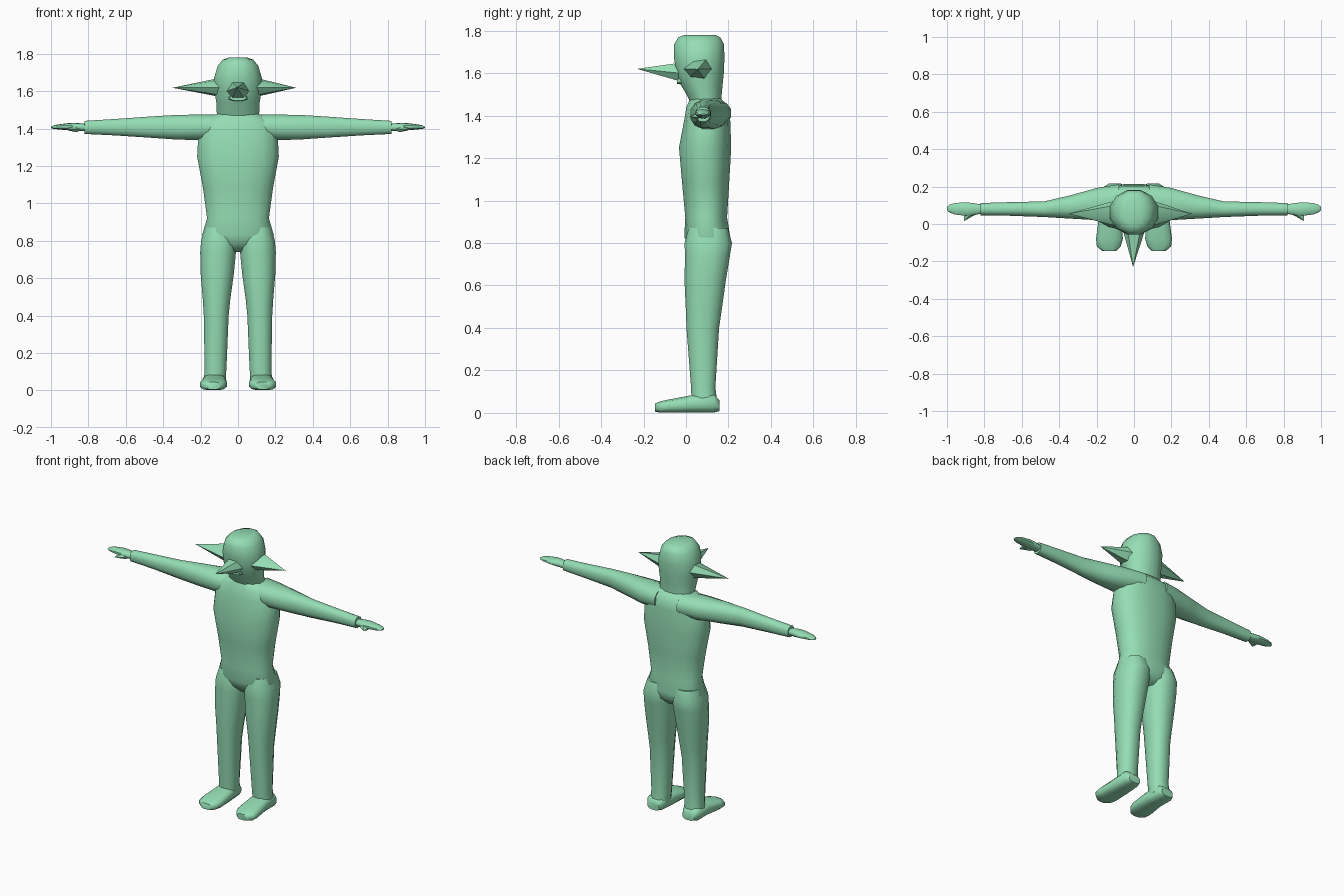
import bpy, bmesh, math
from mathutils import Vector

skin = bpy.data.materials.new("mint_green")
skin.diffuse_color = (0.30, 0.73, 0.46, 1)


def finish(bm, name, angle=50):
    bmesh.ops.recalc_face_normals(bm, faces=bm.faces)
    me = bpy.data.meshes.new(name)
    bm.to_mesh(me)
    bm.free()
    ob = bpy.data.objects.new(name, me)
    bpy.context.collection.objects.link(ob)
    me.materials.append(skin)
    bpy.ops.object.select_all(action='DESELECT')
    ob.select_set(True)
    bpy.context.view_layer.objects.active = ob
    bpy.ops.object.shade_smooth_by_angle(angle=math.radians(angle))
    return ob


def loft(name, axis, rings, n=12, power=0.85, flip=1, angle=50):
    """Rings are (station, min_u, max_u, min_v, max_v); axis z uses u=x, v=y;
    axis x uses u=y, v=z; axis y uses u=x, v=z."""
    bm = bmesh.new()
    loops = []
    for s, u0, u1, v0, v1 in rings:
        loop = []
        for i in range(n):
            a = 2 * math.pi * (i + 0.5) / n
            c, d = math.cos(a), math.sin(a)
            c = math.copysign(abs(c) ** power, c)
            d = math.copysign(abs(d) ** power, d)
            u = (u0 + u1) / 2 + c * (u1 - u0) / 2
            v = (v0 + v1) / 2 + d * (v1 - v0) / 2
            p = {'z': (u, v, s), 'x': (s, u, v), 'y': (u, s, v)}[axis]
            loop.append(bm.verts.new((p[0] * flip, p[1], p[2])))
        loops.append(loop)
    for a, b in zip(loops, loops[1:]):
        for i in range(n):
            j = (i + 1) % n
            bm.faces.new((a[i], a[j], b[j], b[i]))
    bm.faces.new(loops[0])
    bm.faces.new(loops[-1])
    return finish(bm, name, angle)


def spike(name, base, tip):
    """Cone from a ring of base points to a tip."""
    bm = bmesh.new()
    ring = [bm.verts.new(p) for p in base]
    t = bm.verts.new(tip)
    for i in range(len(ring)):
        bm.faces.new((ring[i], ring[(i + 1) % len(ring)], t))
    bm.faces.new(ring)
    return finish(bm, name, 40)


# Torso from crotch to collar
loft("torso", 'z', [
    (0.74, -0.09, 0.09, 0.05, 0.16), (0.78, -0.17, 0.17, 0.01, 0.20),
    (0.83, -0.195, 0.195, -0.01, 0.21), (0.92, -0.168, 0.168, -0.005, 0.195),
    (1.08, -0.19, 0.19, -0.02, 0.205), (1.25, -0.222, 0.222, -0.035, 0.215),
    (1.38, -0.215, 0.215, -0.01, 0.21), (1.44, -0.19, 0.19, 0.0, 0.205),
    (1.48, -0.11, 0.11, 0.02, 0.165)], n=16)

# Head with flat crown and narrow chin
loft("head", 'z', [
    (1.43, -0.11, 0.11, 0.03, 0.17), (1.49, -0.118, 0.118, 0.005, 0.17),
    (1.54, -0.12, 0.12, -0.025, 0.175), (1.60, -0.13, 0.13, -0.05, 0.182),
    (1.67, -0.132, 0.132, -0.06, 0.185), (1.735, -0.112, 0.112, -0.06, 0.183),
    (1.768, -0.085, 0.085, -0.04, 0.165), (1.78, -0.05, 0.05, -0.01, 0.14)],
    n=12, power=0.95)

# Mouth ledge
loft("upper_lip", 'y', [(0.02, -0.07, 0.07, 1.54, 1.59),
                        (-0.042, -0.045, 0.045, 1.548, 1.58)], n=8)

# Long nose
spike("nose", [(-0.06, -0.03, 1.60), (-0.03, -0.04, 1.565), (0.03, -0.04, 1.565),
               (0.06, -0.03, 1.60), (0.03, -0.055, 1.645), (-0.03, -0.055, 1.645)],
      (-0.005, -0.23, 1.62))

for side, flip, tip in (("right", 1, 0.31), ("left", -1, -0.35)):
    # Pointed ear
    spike(side + "_ear", [(0.10 * flip, y, z) for y, z in
          ((-0.01, 1.62), (0.03, 1.66), (0.10, 1.67), (0.125, 1.62),
           (0.09, 1.57), (0.02, 1.58))], (tip, 0.055, 1.618))

    # Leg
    loft(side + "_leg", 'z', [
        (0.04, 0.065, 0.185, 0.025, 0.15), (0.12, 0.06, 0.18, 0.022, 0.14),
        (0.40, 0.048, 0.185, 0.0, 0.158), (0.48, 0.04, 0.19, -0.003, 0.17),
        (0.62, 0.02, 0.202, -0.01, 0.19), (0.74, 0.008, 0.205, -0.008, 0.21),
        (0.80, 0.005, 0.20, -0.01, 0.22), (0.87, 0.02, 0.18, 0.01, 0.20)],
        flip=flip)

    # Foot
    loft(side + "_foot", 'y', [
        (0.158, 0.085, 0.17, 0.008, 0.06), (0.13, 0.07, 0.19, 0.0, 0.09),
        (0.03, 0.062, 0.19, 0.0, 0.085), (-0.08, 0.058, 0.205, 0.0, 0.064),
        (-0.12, 0.07, 0.20, 0.0, 0.055), (-0.145, 0.095, 0.17, 0.005, 0.045)],
        n=12, power=0.7, flip=flip)

    # Arm with sleeve end
    loft(side + "_arm", 'x', [
        (0.08, 0.02, 0.215, 1.35, 1.475), (0.20, 0.018, 0.195, 1.335, 1.477),
        (0.34, 0.027, 0.155, 1.34, 1.474), (0.48, 0.036, 0.122, 1.35, 1.465),
        (0.66, 0.043, 0.118, 1.362, 1.452), (0.82, 0.045, 0.113, 1.37, 1.442)],
        flip=flip)

    # Hand and thumb
    loft(side + "_hand", 'x', [
        (0.81, 0.055, 0.105, 1.385, 1.425), (0.86, 0.045, 0.113, 1.387, 1.43),
        (0.90, 0.042, 0.118, 1.39, 1.43), (0.96, 0.05, 0.113, 1.395, 1.422),
        (0.985, 0.06, 0.105, 1.398, 1.417), (1.0, 0.072, 0.092, 1.402, 1.41)],
        n=10, flip=flip)
    spike(side + "_thumb", [(x * flip, y, z) for x, y, z in
          ((0.83, 0.06, 1.40), (0.86, 0.06, 1.42), (0.91, 0.06, 1.41),
           (0.91, 0.06, 1.39), (0.86, 0.06, 1.38))], (0.91 * flip, 0.015, 1.395))
